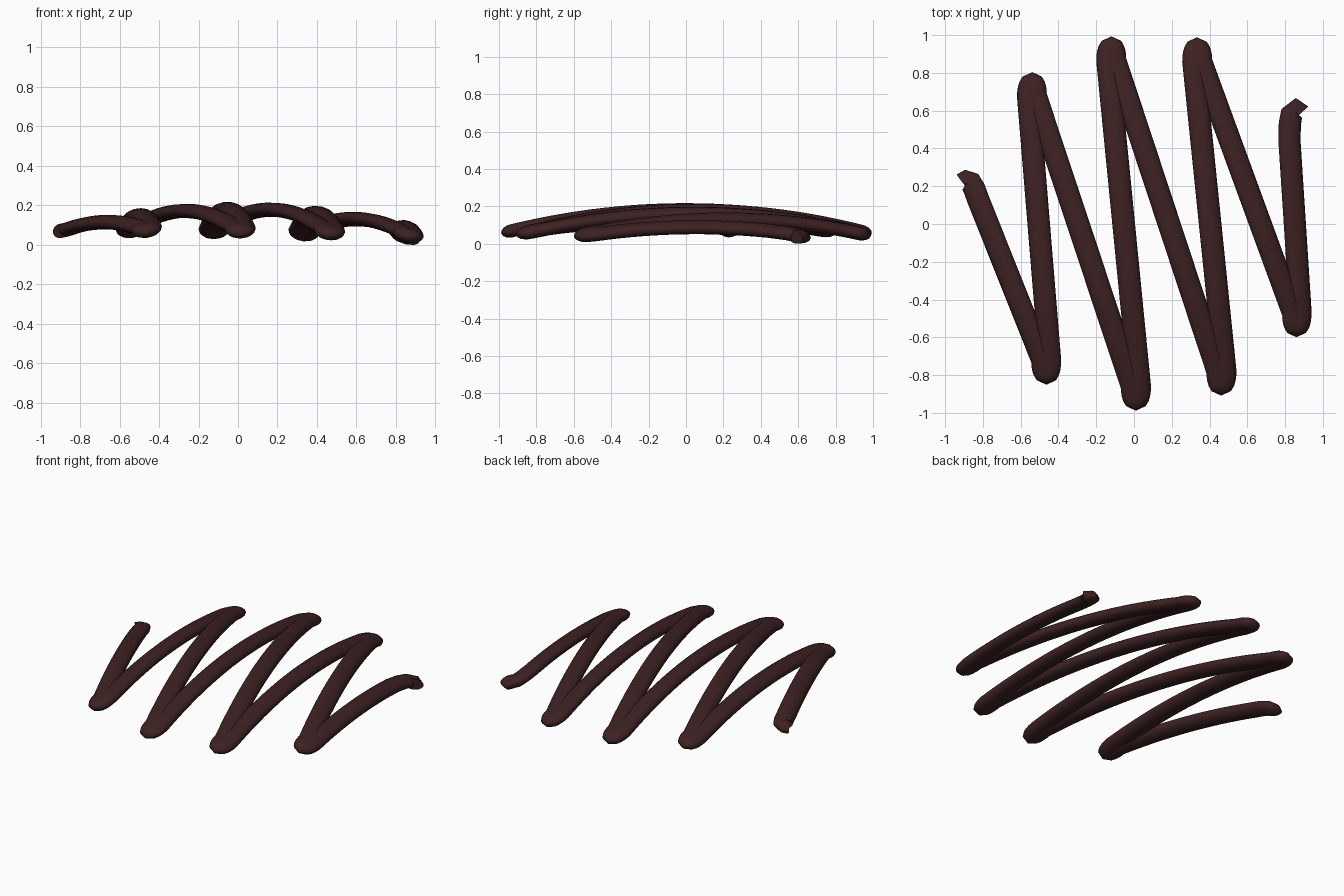
import bpy, bmesh, math
from mathutils import Vector

if "Cube" in bpy.data.objects:
    bpy.data.objects.remove(bpy.data.objects["Cube"])

HALF_W, HALF_H, SIDES = 0.06, 0.036, 14      # flattened round cross-section
DOME_TOP, DOME_FALL = 0.178, 0.13            # the drizzle lies over a shallow dome

# hooked ends and the tips of the zigzag (centre line, seen from the top)
START = [(-0.90, 0.217), (-0.887, 0.228), (-0.866, 0.222), (-0.845, 0.185), (-0.825, 0.13)]
END = [(0.823, 0.44), (0.825, 0.53), (0.835, 0.585), (0.856, 0.608), (0.879, 0.583)]
TIPS = [(-0.465, -0.792), (-0.54, 0.745), (0.01, -0.93), (-0.12, 0.935),
        (0.463, -0.85), (0.335, 0.93), (0.862, -0.54)]


def turn(tip, half_width=0.02, depth=0.07, steps=10):
    """Tight half-ellipse turn around a tip, running from left to right."""
    x, y = tip
    s = 1 if y > 0 else -1
    return [(x - half_width * math.cos(math.pi * i / steps),
             y - s * depth * (1 - math.sin(math.pi * i / steps))) for i in range(steps + 1)]


def join(path, nxt, steps=24):
    """Append a straight strand, then the next piece of the path."""
    a, b = Vector(path[-1]), Vector(nxt[0])
    path += [tuple(a.lerp(b, i / steps)) for i in range(1, steps)]
    path += nxt


# centre line: zigzag laid on the dome
flat = list(START)
for tip in TIPS:
    join(flat, turn(tip))
join(flat, list(END))
pts = [Vector((x, y, DOME_TOP - DOME_FALL * (x * x + y * y))) for x, y in flat]

# sweep the cross-section along the centre line
bm = bmesh.new()
rings = []
for i, p in enumerate(pts):
    tangent = (pts[min(i + 1, len(pts) - 1)] - pts[max(i - 1, 0)]).normalized()
    up = Vector((2 * DOME_FALL * p.x, 2 * DOME_FALL * p.y, 1)).normalized()
    side = tangent.cross(up).normalized()
    up = side.cross(tangent).normalized()
    ring = []
    for k in range(SIDES):
        a = 2 * math.pi * k / SIDES
        ring.append(bm.verts.new(p + side * HALF_W * math.cos(a) + up * HALF_H * math.sin(a)))
    rings.append(ring)
for r0, r1 in zip(rings, rings[1:]):
    for k in range(SIDES):
        j = (k + 1) % SIDES
        bm.faces.new((r0[k], r0[j], r1[j], r1[k]))
bm.faces.new(rings[0])
bm.faces.new(rings[-1][::-1])
bmesh.ops.recalc_face_normals(bm, faces=bm.faces)

# rest on the ground
low = min(v.co.z for v in bm.verts)
bmesh.ops.translate(bm, verts=bm.verts, vec=(0, 0, -low))

mesh = bpy.data.meshes.new("chocolate_drizzle")
bm.to_mesh(mesh)
bm.free()
drizzle = bpy.data.objects.new("chocolate_drizzle", mesh)
bpy.context.collection.objects.link(drizzle)

mat = bpy.data.materials.new("dark_chocolate")
mat.diffuse_color = (0.047, 0.0155, 0.0165, 1)
mat.use_nodes = True
mat.node_tree.nodes["Principled BSDF"].inputs["Base Color"].default_value = mat.diffuse_color
mesh.materials.append(mat)

bpy.context.view_layer.objects.active = drizzle
drizzle.select_set(True)
bpy.ops.object.shade_smooth_by_angle(angle=math.radians(50))
